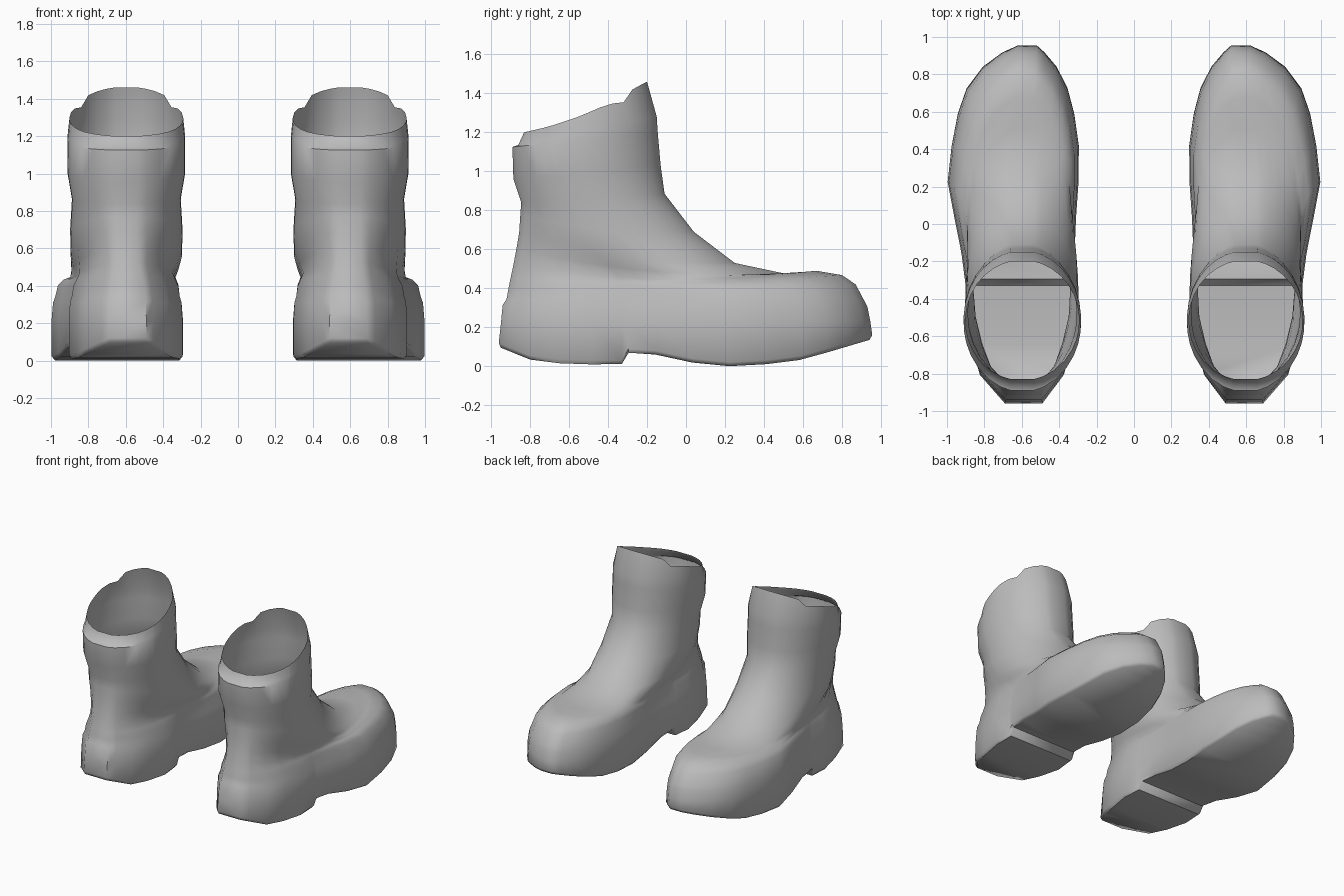
import bpy, bmesh, math

if "Cube" in bpy.data.objects:
    bpy.data.objects.remove(bpy.data.objects["Cube"])

leather = bpy.data.materials.new("grey_leather")
leather.diffuse_color = (0.5, 0.5, 0.5, 1)
leather.use_nodes = True
leather.node_tree.nodes["Principled BSDF"].inputs["Base Color"].default_value = leather.diffuse_color


def interp(table, v, k=1):
    """Piecewise linear lookup of column k."""
    if v <= table[0][0]:
        return table[0][k]
    for a, b in zip(table, table[1:]):
        if v <= b[0]:
            return a[k] + (b[k] - a[k]) * (v - a[0]) / (b[0] - a[0])
    return table[-1][k]


# sole outline: y, inner x, outer x
OUTLINE = [(-.96, .49, .69), (-.8, .37, .83), (-.5, .295, .905), (-.33, .31, .90),
           (-.1, .32, .93), (.1, .305, .975), (.25, .295, 1.0), (.45, .295, .97),
           (.65, .33, .93), (.8, .38, .86), (.91, .47, .72), (.955, .52, .62)]
# underside height with heel step and toe spring
UNDER = [(-.96, .10), (-.8, .035), (-.6, .01), (-.33, .01), (-.295, .07), (-.2, .07),
         (.03, .02), (.2, 0), (.4, .01), (.6, .035), (.955, .14)]
# collar edge height, stepping up to the tongue
RIM = [(-.83, 1.2), (-.7, 1.23), (-.55, 1.28), (-.4, 1.345), (-.31, 1.355),
       (-.275, 1.42), (-.2, 1.46)]
# stations from heel to toe
T = [0, .025, .08, .16, .25, .329, .347, .42, .52, .62, .72, .81, .88, .94, .98, 1]
CX = .597

# upper rings: back y, back z, front y, front z, width, blend to oval, side sag
UPPER = [
    (-.94, .315, .93, .305, .98, 0, 0),
    (-.92, .345, .915, .335, .95, 0, 0),
    (-.91, .40, .87, .42, .93, .1, .01),
    (-.90, .45, .80, .468, .89, .3, .03),
    (-.885, .52, .67, .49, .86, .6, .06),
    (-.87, .60, .51, .475, .89, .8, .05),
    (-.855, .69, .25, .53, .93, 1, .05),
    (-.85, .77, .04, .69, .94, 1, .03),
    (-.845, .84, -.11, .885, .91, 1, 0),
    (-.885, .96, -.13, 1.03, .98, 1, 0),
    (-.89, 1.125, -.145, 1.2, .985, 1, 0),
    (-.86, 1.135, -.15, 1.28, .98, 1, 0),
]


def ring(yb, yf, width, blend, height):
    """Pairs of inner and outer points along the boot."""
    pairs = []
    for t in T:
        y = yb + (yf - yb) * t
        ys = -.96 + 1.915 * t
        oval = .32 * width * math.sqrt(1 - ((2 * t - 1) * .98) ** 2)
        xs = []
        for k, side in ((1, -1), (2, 1)):
            mid = .59 + .045 * max(0, 1 - abs(ys - .25) / .6)
            sole = mid + (interp(OUTLINE, ys, k) - mid) * width
            xs.append(sole + (CX + side * oval - sole) * blend)
        z = height(t, y)
        pairs.append(((xs[0], y, z), (xs[1], y, z)))
    return pairs


def boot_rings():
    # sole
    rings = [ring(-.95, .94, .95, 0, lambda t, y: interp(UNDER, y)),
             ring(-.96, .955, 1, 0, lambda t, y: interp(UNDER, y) + .02),
             ring(-.95, .945, 1, 0, lambda t, y: .21 + .02 * t)]
    # foot and shaft
    for yb, zb, yf, zf, w, b, sag in UPPER:
        rings.append(ring(yb, yf, w, b, lambda t, y: zb + (zf - zb) * t
                          - sag * math.sin(math.pi * t)))
    # collar
    rings.append(ring(-.83, -.2, .95, 1, lambda t, y: interp(RIM, y)))
    return rings


def make_boot(name, sx):
    bm = bmesh.new()
    loops = []
    for pairs in boot_rings():
        pts = [p[0] for p in pairs] + [p[1] for p in reversed(pairs)]
        loops.append([bm.verts.new((sx * x, y, z)) for x, y, z in pts])
    n = len(loops[0])
    # walls
    for a, b in zip(loops, loops[1:]):
        for i in range(n):
            j = (i + 1) % n
            bm.faces.new((a[i], a[j], b[j], b[i]))
    # underside strips
    base = loops[0]
    for i in range(len(T) - 1):
        bm.faces.new((base[i], base[n - 1 - i], base[n - 2 - i], base[i + 1]))
    bmesh.ops.recalc_face_normals(bm, faces=bm.faces)
    mesh = bpy.data.meshes.new(name)
    bm.to_mesh(mesh)
    bm.free()
    mesh.materials.append(leather)
    ob = bpy.data.objects.new(name, mesh)
    bpy.context.collection.objects.link(ob)
    bpy.ops.object.select_all(action='DESELECT')
    ob.select_set(True)
    bpy.context.view_layer.objects.active = ob
    bpy.ops.object.shade_smooth_by_angle(angle=math.radians(50))


make_boot("right_boot", 1)
make_boot("left_boot", -1)
